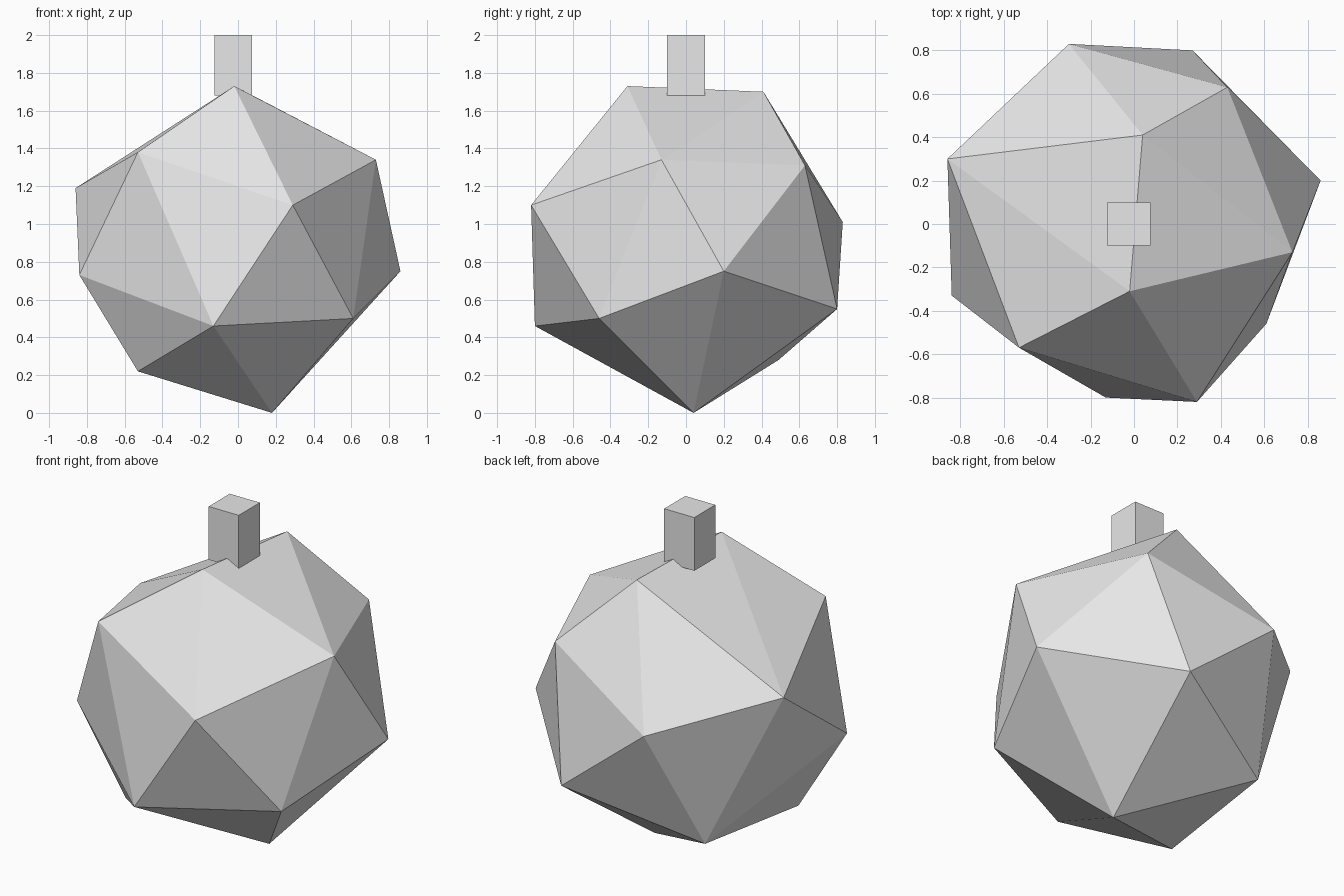
import bpy
import bmesh
from mathutils import Vector

# Remove the default cube
old = bpy.data.objects.get("Cube")
if old:
    bpy.data.objects.remove(old, do_unlink=True)


def make_material(name, colour):
    mat = bpy.data.materials.new(name)
    mat.use_nodes = True
    mat.diffuse_color = colour
    mat.node_tree.nodes["Principled BSDF"].inputs["Base Color"].default_value = colour
    return mat


def finish(name, bm, mat):
    """Turn a bmesh into a flat shaded, named object."""
    bmesh.ops.recalc_face_normals(bm, faces=bm.faces[:])
    mesh = bpy.data.meshes.new(name)
    bm.to_mesh(mesh)
    bm.free()
    mesh.materials.append(mat)
    obj = bpy.data.objects.new(name, mesh)
    bpy.context.scene.collection.objects.link(obj)
    return obj


grey = make_material("plain_grey", (0.8, 0.8, 0.8, 1.0))

# Faceted body: corner points grouped from the crown down, wrapped in a convex hull
crown = [(-.02, -.31, 1.73), (.04, .41, 1.7)]
shoulder = [(.73, -.13, 1.34), (.29, -.82, 1.1), (-.53, -.57, 1.38),
            (-.86, .3, 1.19), (.43, .63, 1.31), (-.3, .83, 1.01)]
waist = [(.86, .2, .75), (.61, -.46, .5), (-.13, -.8, .46),
         (-.84, -.33, .73), (.27, .8, .55)]
base = [(-.53, -.31, .22), (-.47, .49, .28), (.18, .04, 0)]

bm = bmesh.new()
for corner in crown + shoulder + waist + base:
    bm.verts.new(corner)
bmesh.ops.convex_hull(bm, input=bm.verts[:])
finish("faceted_body", bm, grey)

# Square stem sunk slightly into the crown
bm = bmesh.new()
bmesh.ops.create_cube(bm, size=1)
bmesh.ops.scale(bm, vec=Vector((.2, .2, .32)), verts=bm.verts[:])
bmesh.ops.translate(bm, vec=Vector((-.025, 0, 1.84)), verts=bm.verts[:])
finish("square_stem", bm, grey)
